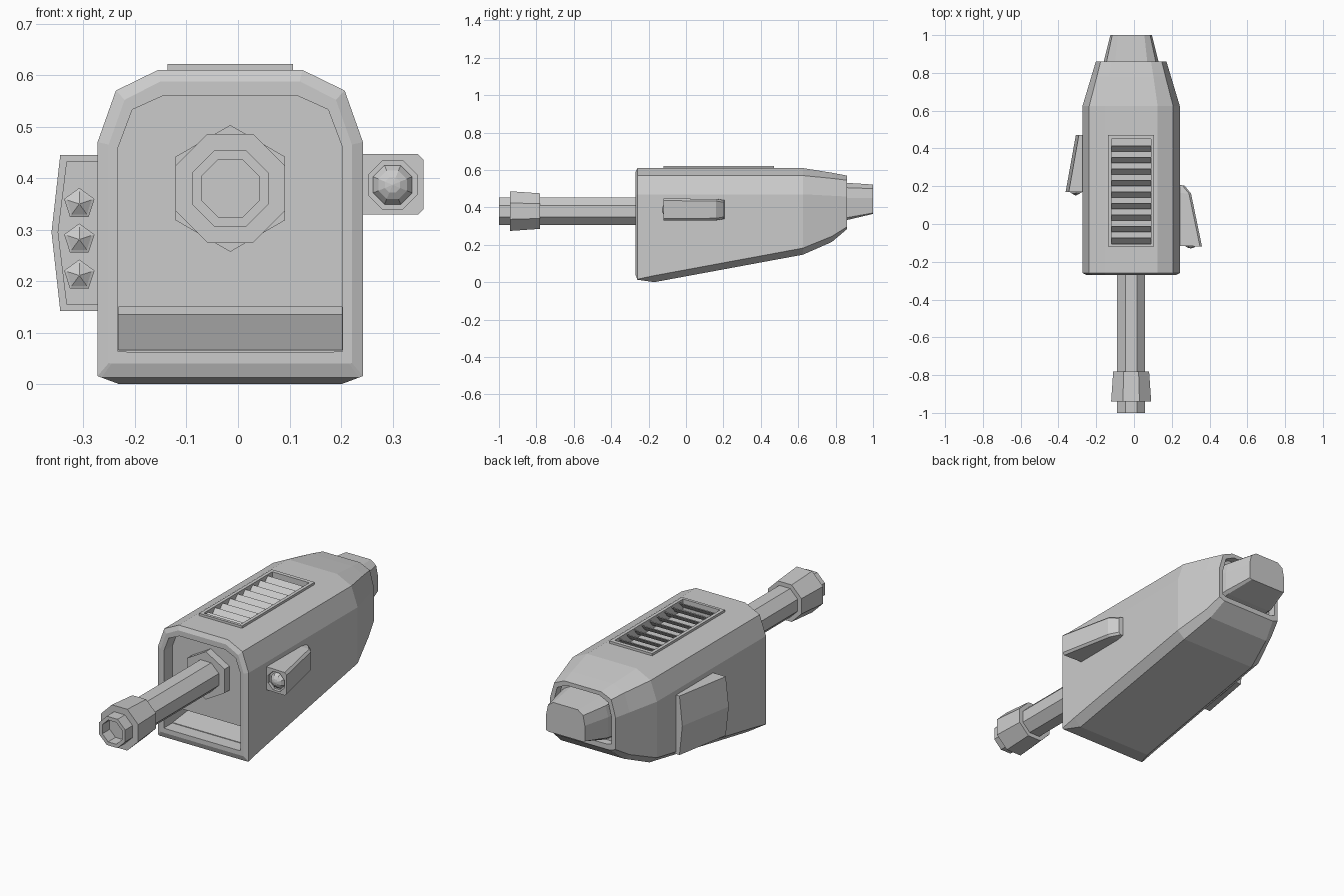
import bpy, bmesh, math
from mathutils import Matrix

if "Cube" in bpy.data.objects:
    bpy.data.objects.remove(bpy.data.objects["Cube"])

CX = -0.015   # centre line of the hull
BZ = 0.38     # barrel axis height


def loft(name, rings):
    """Skin a list of equal-length rings of points and cap both ends."""
    bm = bmesh.new()
    vr = [[bm.verts.new(p) for p in r] for r in rings]
    n = len(rings[0])
    for a, b in zip(vr, vr[1:]):
        for i in range(n):
            j = (i + 1) % n
            bm.faces.new((a[i], a[j], b[j], b[i]))
    bm.faces.new(vr[0])
    bm.faces.new(vr[-1][::-1])
    bmesh.ops.recalc_face_normals(bm, faces=bm.faces)
    me = bpy.data.meshes.new(name)
    bm.to_mesh(me)
    bm.free()
    ob = bpy.data.objects.new(name, me)
    bpy.context.collection.objects.link(ob)
    return ob


def section(y, half):
    """Mirror a right-half outline (bottom to top) about the centre line."""
    return ([(CX + x, y, z) for x, z in half] +
            [(CX - x, y, z) for x, z in reversed(half)])


def lathe(name, n, x, z, steps, start):
    """n-sided turned part along y; steps are (y, radius)."""
    return loft(name, [[(x + r * math.cos(start + 2 * math.pi * i / n), y,
                         z + r * math.sin(start + 2 * math.pi * i / n))
                        for i in range(n)] for y, r in steps])


def box(name, lo, hi):
    (x0, y0, z0), (x1, y1, z1) = lo, hi
    return loft(name, [[(x0, y, z0), (x1, y, z0), (x1, y, z1), (x0, y, z1)]
                       for y in (y0, y1)])


def cut(ob, cutter):
    m = ob.modifiers.new("cut", 'BOOLEAN')
    m.operation, m.solver, m.object = 'DIFFERENCE', 'EXACT', cutter
    bpy.context.view_layer.objects.active = ob
    bpy.ops.object.modifier_apply(modifier=m.name)
    bpy.data.objects.remove(cutter)


# Hull: tapered housing with bevelled front rim and underside
hull = loft("hull", [
    section(-0.27, [(0.230, 0.04), (0.236, 0.041), (0.236, 0.465), (0.205, 0.552), (0.135, 0.588)]),
    section(-0.26, [(0.250, 0.013), (0.2575, 0.016), (0.2575, 0.47), (0.222, 0.57), (0.14, 0.61)]),
    section(-0.17, [(0.215, 0.0), (0.2575, 0.035), (0.2575, 0.47), (0.222, 0.57), (0.14, 0.61)]),
    section(0.625, [(0.215, 0.147), (0.2575, 0.182), (0.2575, 0.47), (0.222, 0.57), (0.14, 0.61)]),
    section(0.78, [(0.178, 0.215), (0.211, 0.245), (0.211, 0.462), (0.182, 0.555), (0.118, 0.585)]),
    section(0.86, [(0.155, 0.283), (0.187, 0.295), (0.187, 0.458), (0.162, 0.545), (0.105, 0.57)])])

# Front recess with a deep slot low down
mouth = [(0.2, 0.063), (0.2175, 0.064), (0.2175, 0.46), (0.19, 0.533), (0.13, 0.56)]
cut(hull, loft("mouth_cutter", [section(-0.3, mouth), section(-0.2, mouth)]))
cut(hull, loft("slot_cutter", [
    section(-0.21, [(0.217, 0.065), (0.217, 0.15)]),
    section(0.38, [(0.217, 0.135), (0.217, 0.15)])]))

# Rear recess around the tail block
tail_rim = [(0.14, 0.31), (0.165, 0.318), (0.165, 0.45), (0.145, 0.525), (0.095, 0.55)]
cut(hull, loft("tail_cutter", [section(0.82, tail_rim), section(0.9, tail_rim)]))

# Tail block
loft("tail_block", [
    section(0.80, [(0.13, 0.325), (0.148, 0.34), (0.148, 0.45), (0.135, 0.51), (0.085, 0.535)]),
    section(0.86, [(0.13, 0.332), (0.145, 0.345), (0.145, 0.45), (0.13, 0.505), (0.085, 0.531)]),
    section(1.0, [(0.095, 0.365), (0.11, 0.37), (0.11, 0.45), (0.10, 0.50), (0.07, 0.522)])])


# Roof vent: pocket, frame and tilted slats
def vent_cutter():
    return box("vent_cutter", (CX - 0.105, -0.105, 0.565), (CX + 0.105, 0.45, 0.66))


cut(hull, vent_cutter())
frame = box("vent_frame", (CX - 0.122, -0.12, 0.60), (CX + 0.122, 0.47, 0.622))
cut(frame, vent_cutter())
for k in range(9):
    slat = box("vent_slat", (-0.106, -0.021, -0.002), (0.106, 0.021, 0.002))
    slat.data.transform(Matrix.Translation((CX, 0.40 - 0.061 * k, 0.599)) @
                        Matrix.Rotation(math.radians(48), 4, 'X'))

# Barrel, muzzle sleeve and hexagonal mount
OCT = 1 / math.cos(math.pi / 8)
lathe("barrel", 8, CX, BZ, [(-0.19, 0.074 * OCT), (-1.0, 0.074 * OCT),
                            (-1.0, 0.056 * OCT), (-0.86, 0.056 * OCT)], math.pi / 8)
lathe("muzzle_sleeve", 8, CX, BZ, [(-0.78, 0.07 * OCT), (-0.78, 0.095 * OCT),
                                   (-0.94, 0.106 * OCT), (-0.94, 0.07 * OCT)], math.pi / 8)
lathe("barrel_mount", 6, CX, BZ, [(-0.19, 0.123), (-0.24, 0.123)], math.pi / 2)


# Right lamp housing
def lamp_ring(y, xo, h, c=0.011):
    z = 0.388
    return [(0.235, y, z - h), (xo - c, y - 0.004, z - h), (xo, y - 0.004, z - h + c),
            (xo, y - 0.004, z + h - c), (xo - c, y - 0.004, z + h), (0.235, y, z + h)]


lamp = loft("lamp_housing", [lamp_ring(-0.115, 0.36, 0.059), lamp_ring(0.165, 0.302, 0.057),
                             lamp_ring(0.207, 0.268, 0.05)])
cut(lamp, lathe("lamp_cutter", 8, 0.30, 0.387, [(-0.16, 0.051), (-0.10, 0.051)], math.pi / 8))
lathe("lamp_lens", 8, 0.30, 0.387, [(-0.095, 0.042), (-0.105, 0.040), (-0.118, 0.030),
                                    (-0.126, 0.016), (-0.129, 0.001)], math.pi / 8)


# Left sensor pod with inset front panel and three studs
def pod_ring(y, xo, xm, inset=0.0):
    lo, hi, xi = 0.142 + inset, 0.445 - inset, -0.262
    return [(xi, y, lo), (xo + inset, y, lo), (xm + inset, y, 0.295),
            (xo + inset, y, hi), (xi, y, hi)]


loft("sensor_pod", [pod_ring(0.185, -0.345, -0.362, 0.013), pod_ring(0.17, -0.345, -0.362, 0.013),
                    pod_ring(0.17, -0.345, -0.362), pod_ring(0.47, -0.292, -0.308)])
for z in (0.35, 0.281, 0.211):
    lathe("sensor_stud", 5, -0.308, z, [(0.19, 0.031), (0.165, 0.031), (0.163, 0.025),
                                        (0.150, 0.001)], math.pi / 2)
